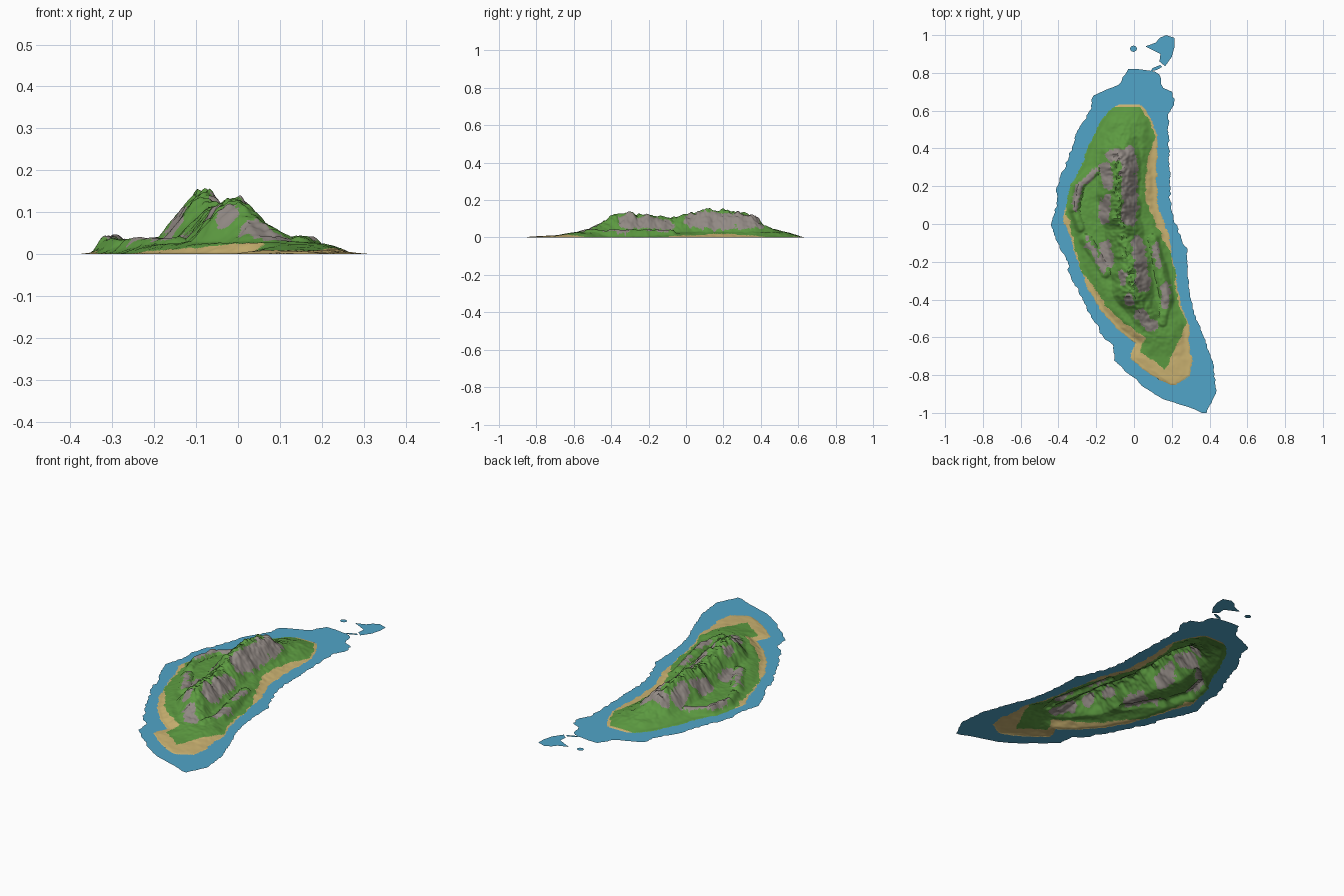
import bpy
import math
from mathutils import Vector, noise

if "Cube" in bpy.data.objects:
    bpy.data.objects.remove(bpy.data.objects["Cube"])


def material(name, rgb):
    m = bpy.data.materials.new(name)
    m.diffuse_color = (*rgb, 1)
    m.use_nodes = True
    m.node_tree.nodes["Principled BSDF"].inputs["Base Color"].default_value = m.diffuse_color
    return m


WATER = material("shallow_water_blue", (0.082, 0.376, 0.578))
SAND = material("beach_sand", (0.61, 0.456, 0.17))
GRASS = material("grass_green", (0.109, 0.328, 0.053))
ROCK = material("rock_grey", (0.29, 0.255, 0.235))

# Shore profiles: (y, x) points for the west and east edges, south to north
WATER_W = [(-1, .36), (-.97, .29), (-.93, .16), (-.865, .055), (-.8, -.02), (-.72, -.105), (-.64, -.11),
           (-.61, -.155), (-.5, -.22), (-.25, -.35), (-.2, -.35), (-.08, -.415), (0, -.44), (.1, -.41),
           (.21, -.405), (.42, -.32), (.5, -.3), (.58, -.24), (.68, -.215), (.74, -.08), (.79, -.045), (.82, -.035)]
WATER_E = [(-1, .385), (-.945, .41), (-.885, .435), (-.74, .42), (-.56, .355), (-.45, .31), (-.29, .285),
           (-.135, .28), (-.055, .24), (.08, .195), (.39, .185), (.58, .18), (.63, .215), (.7, .2),
           (.72, .155), (.79, .135), (.807, .11), (.82, .02)]
LAND_W = [(-.848, .19), (-.81, .11), (-.76, .04), (-.71, -.02), (-.63, .01), (-.55, -.09), (-.45, -.18),
          (-.32, -.25), (-.18, -.3), (-.055, -.335), (.02, -.375), (.1, -.355), (.21, -.33), (.31, -.27),
          (.42, -.235), (.53, -.18), (.6, -.13), (.63, -.08)]
LAND_E = [(-.848, .22), (-.8, .295), (-.72, .305), (-.61, .285), (-.53, .29), (-.45, .25), (-.35, .23),
          (-.16, .195), (-.055, .18), (.08, .125), (.29, .115), (.47, .12), (.55, .09), (.6, .06), (.63, .03)]
GRASS_W = [(-.77, .155), (-.72, .1), (-.68, .03), (-.6, .06), (-.52, -.06), (-.45, -.135), (-.32, -.22),
           (-.26, -.275), (-.18, -.295), (.62, -.5)]
GRASS_E = [(-.77, .165), (-.73, .18), (-.66, .22), (-.58, .25), (-.52, .285), (-.45, .24), (-.16, .195),
           (-.11, .17), (.02, .11), (.13, .06), (.23, .06), (.37, .08), (.47, .112), (.55, .08), (.62, .03)]
# Main ridge: crest height and crest line along y
CREST_Z = [(-.8, .004), (-.7, .007), (-.6, .02), (-.55, .032), (-.45, .075), (-.38, .125), (-.3, .13),
           (-.2, .118), (-.07, .1), (0, .12), (.1, .14), (.2, .142), (.3, .135), (.37, .11), (.42, .06),
           (.5, .03), (.62, .004)]
CREST_X = [(-.7, .15), (-.5, .06), (-.38, -.01), (-.2, -.02), (-.05, -.06), (.15, -.09), (.4, -.075), (.6, -.03)]
# Low side ridges: (x1, y1, x2, y2, half width, height)
SPURS = [(-.2, .28, -.29, .2, .04, .034), (-.29, .2, -.315, .08, .04, .041), (-.315, .08, -.28, -.02, .04, .033),
         (-.25, -.08, -.15, -.26, .05, .036), (.1, -.08, .13, -.22, .045, .038),
         (.13, -.22, .17, -.4, .05, .039), (.17, -.4, .15, -.52, .05, .034)]
# Bare rock patches: (x1, y1, x2, y2, radius)
PATCHES = [(-.03, .37, -.02, .03, .042), (-.12, .36, -.09, .37, .03), (-.15, .3, -.14, .22, .03),
           (-.15, .13, -.16, .03, .028), (-.15, -.12, -.14, -.2, .033), (.02, -.1, .05, -.33, .035),
           (-.2, .28, -.29, .2, .018), (-.29, .2, -.315, .09, .018), (-.25, -.08, -.16, -.24, .016),
           (.03, -.48, .09, -.54, .03), (.17, -.33, .165, -.42, .022), (.11, -.12, .13, -.22, .016),
           (-.03, -.4, -.02, -.42, .022), (-.06, -.3, -.06, -.26, .02)]


def lerp(points, v):
    if v <= points[0][0]:
        return points[0][1]
    for (a, p), (b, q) in zip(points, points[1:]):
        if v <= b:
            return p + (q - p) * (v - a) / (b - a)
    return points[-1][1]


def rough(x, y, scale, seed=0.0):
    return noise.noise(Vector((x * scale, y * scale, seed)))


def smooth(t):
    t = min(max(t, 0), 1)
    return t * t * (3 - 2 * t)


def segment_distance(x, y, x1, y1, x2, y2):
    dx, dy = x2 - x1, y2 - y1
    t = min(max(((x - x1) * dx + (y - y1) * dy) / (dx * dx + dy * dy), 0), 1)
    return math.hypot(x - x1 - t * dx, y - y1 - t * dy)


def inside(x, y, west, east, jitter):
    """Distance in from the nearer edge; negative when outside."""
    if not west[0][0] <= y <= west[-1][0]:
        return -1
    j = jitter * rough(x, y, 30, 4)
    return min(x - lerp(west, y), lerp(east, y) - x) + j


def height(x, y):
    d = inside(x, y, LAND_W, LAND_E, .008)
    if d <= 0:
        return 0
    d = min(d, (.64 - y) * .8, (y + .86) * .8)
    crest = lerp(CREST_Z, y)
    gx = lerp(CREST_X, y) + .012 * rough(0, y, 14, 2)
    s = min(abs(x - gx) / (.135 if x < gx else .15), 1)
    main = crest * (.45 * (1 - s) + .55 * smooth(1 - s))
    shelf = min(.022, crest) * smooth(d / .09)
    spur = max(h * smooth(1.15 - segment_distance(x, y, a, b, c, e) / w) for a, b, c, e, w, h in SPURS)
    z = max(main, shelf, spur) + .25 * min(main, shelf)
    z = min(z, max(crest, .042)) * smooth(d / .045 + .1)
    gullies = rough(x, y, 22, 1) * .13 + rough(x, y, 55, 3) * .09
    return .002 + z * (1 + gullies)


def is_rock(x, y):
    j = .018 * rough(x, y, 28, 7) + .01 * rough(x, y, 70, 8)
    return any(segment_distance(x, y, a, b, c, e) < r + j for a, b, c, e, r in PATCHES)


def land_material(x, y):
    if inside(x, y, GRASS_W, GRASS_E, .014) < 0:
        return 0
    return 2 if is_rock(x, y) else 1


def add_mesh(name, verts, faces, mats, indices=None):
    used = {i: n for n, i in enumerate(sorted({i for f in faces for i in f}))}
    mesh = bpy.data.meshes.new(name)
    mesh.from_pydata([verts[i] for i in used], [], [[used[i] for i in f] for f in faces])
    for m in mats:
        mesh.materials.append(m)
    if indices:
        mesh.polygons.foreach_set("material_index", indices)
    mesh.update()
    ob = bpy.data.objects.new(name, mesh)
    bpy.context.collection.objects.link(ob)
    return ob


# One ruled grid between the outer water edges, split into lagoon and island
ROWS, COLS = 380, 110
verts = []
for r in range(ROWS + 1):
    y = -1 + 1.82 * r / ROWS
    west = lerp(WATER_W, y) + .012 * rough(0, y, 25, 5) + .006 * rough(0, y, 60, 5)
    east = lerp(WATER_E, y) + .009 * rough(0, y, 25, 6) + .006 * rough(0, y, 60, 6)
    for c in range(COLS + 1):
        x = west + (east - west) * c / COLS
        verts.append((x, y, height(x, y)))

lagoon_faces, island_faces, island_index = [], [], []
for r in range(ROWS):
    for c in range(COLS):
        i = r * (COLS + 1) + c
        f = (i, i + 1, i + COLS + 2, i + COLS + 1)
        if max(verts[k][2] for k in f) == 0:
            lagoon_faces.append(f)
        else:
            island_faces.append(f)
            island_index.append(land_material(sum(verts[k][0] for k in f) / 4, sum(verts[k][1] for k in f) / 4))

add_mesh("lagoon", verts, lagoon_faces, [WATER])
island = add_mesh("island", verts, island_faces, [SAND, GRASS, ROCK], island_index)
bpy.context.view_layer.objects.active = island
island.select_set(True)
bpy.ops.object.shade_smooth_by_angle(angle=math.radians(35))

# Detached shoals north of the lagoon
SHOALS = {
    "large_shoal": [(.06, .94), (.09, .925), (.14, .9), (.135, .86), (.165, .835), (.2, .885), (.215, .94),
                    (.215, .985), (.17, 1.0), (.135, .985), (.115, .96)],
    "sliver_shoal": [(.085, .808), (.12, .815), (.15, .832), (.14, .842), (.1, .826)],
    "small_shoal": [(-.003 + .019 * math.cos(a * math.pi / 4), .928 + .017 * math.sin(a * math.pi / 4))
                    for a in range(8)],
}
for name, outline in SHOALS.items():
    add_mesh(name, [(x, y, 0) for x, y in outline], [tuple(range(len(outline)))], [WATER])
